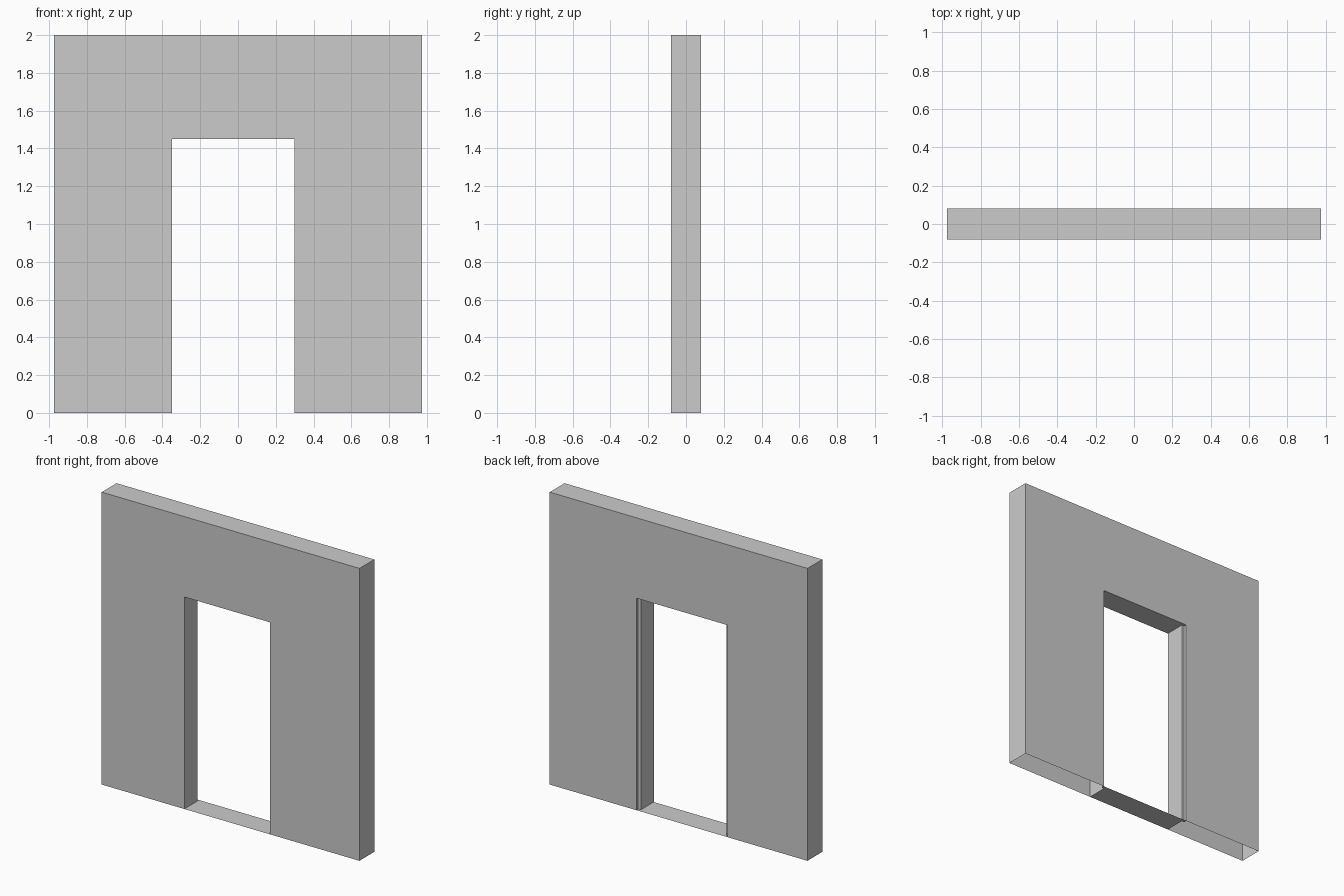
import bpy
import bmesh

if "Cube" in bpy.data.objects:
    bpy.data.objects.remove(bpy.data.objects["Cube"])

# Overall half width, half depth, wall height and door head height
X, Y, TOP, HEAD = 0.975, 0.08, 2.0, 1.45
LEFT, RIGHT, STEP = -0.35, 0.30, 0.02     # doorway and rebate at its back

bm = bmesh.new()


def face(points):
    bm.faces.new([bm.verts.new(p) for p in points])


def upright(a, b, height):
    """Vertical quad from plan point a to plan point b."""
    face([(*a, 0), (*b, 0), (*b, height), (*a, height)])


def wall_outline(y, left, right):
    """Door-shaped wall face at depth y."""
    pts = [(-X, 0), (left, 0), (left, HEAD), (right, HEAD),
           (right, 0), (X, 0), (X, TOP), (-X, TOP)]
    return [(x, y, z) for x, z in pts]


# Front and back faces
face(wall_outline(-Y, LEFT, RIGHT))
face(wall_outline(Y, LEFT - STEP, RIGHT + STEP)[::-1])

# Outer ends and top; the underside of the piers is open
upright((X, -Y), (X, Y), TOP)
upright((-X, Y), (-X, -Y), TOP)
face([(-X, -Y, TOP), (X, -Y, TOP), (X, Y, TOP), (-X, Y, TOP)])

# Doorway plan, with a small rebate in each jamb at the back
back = Y - STEP
plan = [(LEFT, -Y), (RIGHT, -Y), (RIGHT, back), (RIGHT + STEP, back),
        (RIGHT + STEP, Y), (LEFT - STEP, Y), (LEFT - STEP, back), (LEFT, back)]
for i, a in enumerate(plan):
    if i not in (0, 4):                   # open to front and back
        upright(plan[(i + 1) % len(plan)], a, HEAD)

# Threshold and door head
face([(x, y, 0) for x, y in plan])
face([(x, y, HEAD) for x, y in reversed(plan)])

bmesh.ops.remove_doubles(bm, verts=bm.verts[:], dist=1e-5)
mesh = bpy.data.meshes.new("doorway_wall")
bm.to_mesh(mesh)
bm.free()
wall = bpy.data.objects.new("doorway_wall", mesh)
bpy.context.collection.objects.link(wall)
